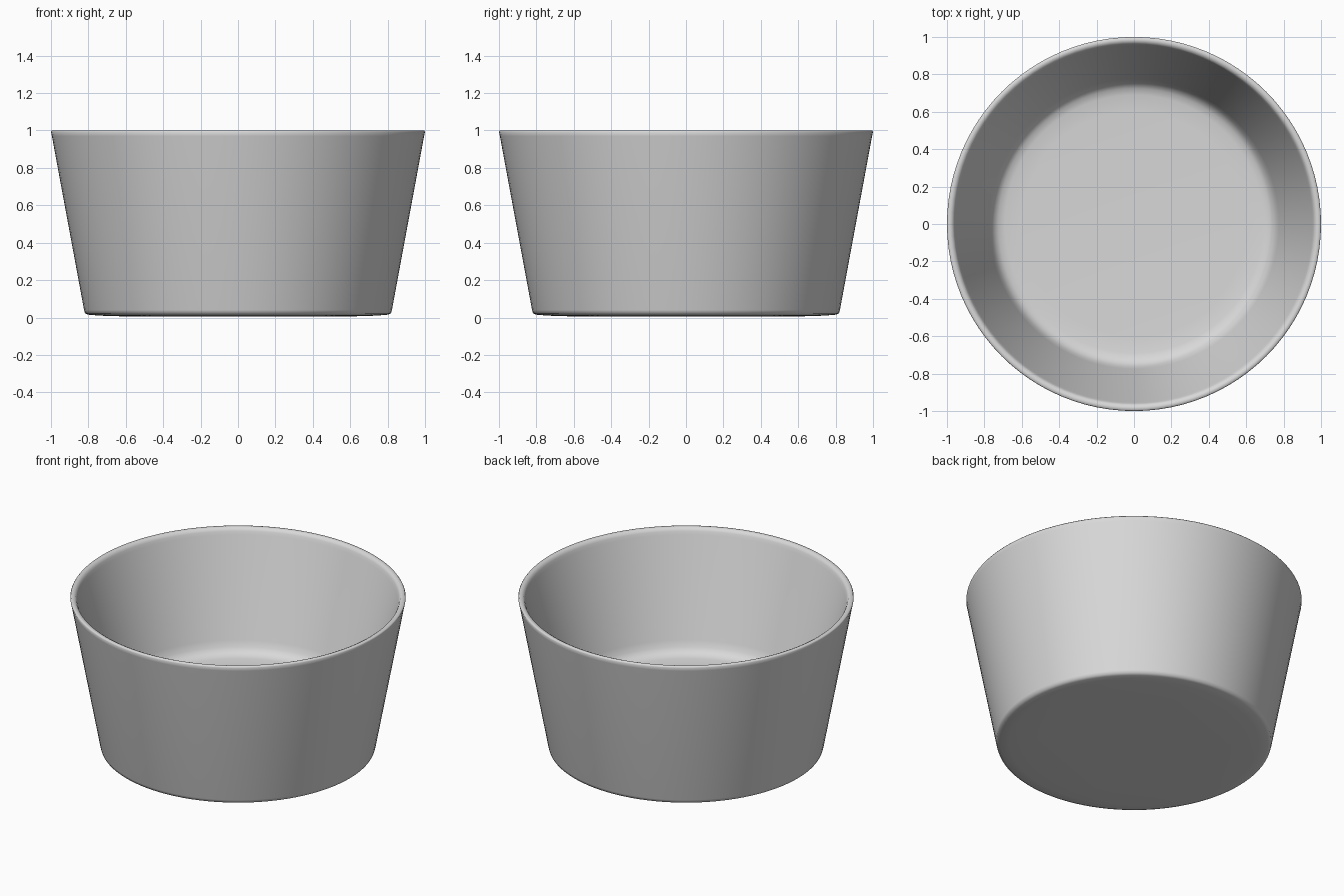
import bpy, bmesh, math

cube = bpy.data.objects.get("Cube")
if cube:
    bpy.data.objects.remove(cube, do_unlink=True)


def material(name, colour):
    mat = bpy.data.materials.new(name)
    mat.use_nodes = True
    mat.diffuse_color = colour
    mat.node_tree.nodes["Principled BSDF"].inputs["Base Color"].default_value = colour
    return mat


def lathe(name, profile, mat, steps=96):
    """Spin a radius/height profile around the z axis."""
    bm = bmesh.new()
    verts = [bm.verts.new((r, 0, z)) for r, z in profile]
    edges = [bm.edges.new(pair) for pair in zip(verts, verts[1:])]
    bmesh.ops.spin(bm, geom=verts + edges, cent=(0, 0, 0), axis=(0, 0, 1),
                   angle=math.tau, steps=steps)
    bmesh.ops.remove_doubles(bm, verts=bm.verts, dist=0.0005)
    bmesh.ops.recalc_face_normals(bm, faces=bm.faces)
    mesh = bpy.data.meshes.new(name)
    bm.to_mesh(mesh)
    bm.free()
    mesh.materials.append(mat)
    obj = bpy.data.objects.new(name, mesh)
    bpy.context.collection.objects.link(obj)
    bpy.ops.object.select_all(action="DESELECT")
    obj.select_set(True)
    bpy.context.view_layer.objects.active = obj
    bpy.ops.object.shade_smooth_by_angle(angle=math.radians(89))
    return obj


# Underside, flared outer wall, rounded lip, inner wall and filleted floor
underside = [(0, 0.005), (0.58, 0.005), (0.74, 0.01), (0.8, 0.015), (0.818, 0.022),
             (0.823, 0.04)]
lip = [(0.995, 0.97), (1.0, 0.993), (0.995, 1.0), (0.98, 1.0),
       (0.967, 0.994), (0.96, 0.98), (0.953, 0.96)]
floor = [(0.775, 0.35), (0.76, 0.31), (0.745, 0.29), (0.725, 0.275),
         (0.69, 0.267), (0.6, 0.263), (0, 0.26)]
lathe("bowl", underside + lip + floor, material("light grey", (0.69, 0.69, 0.69, 1)))
